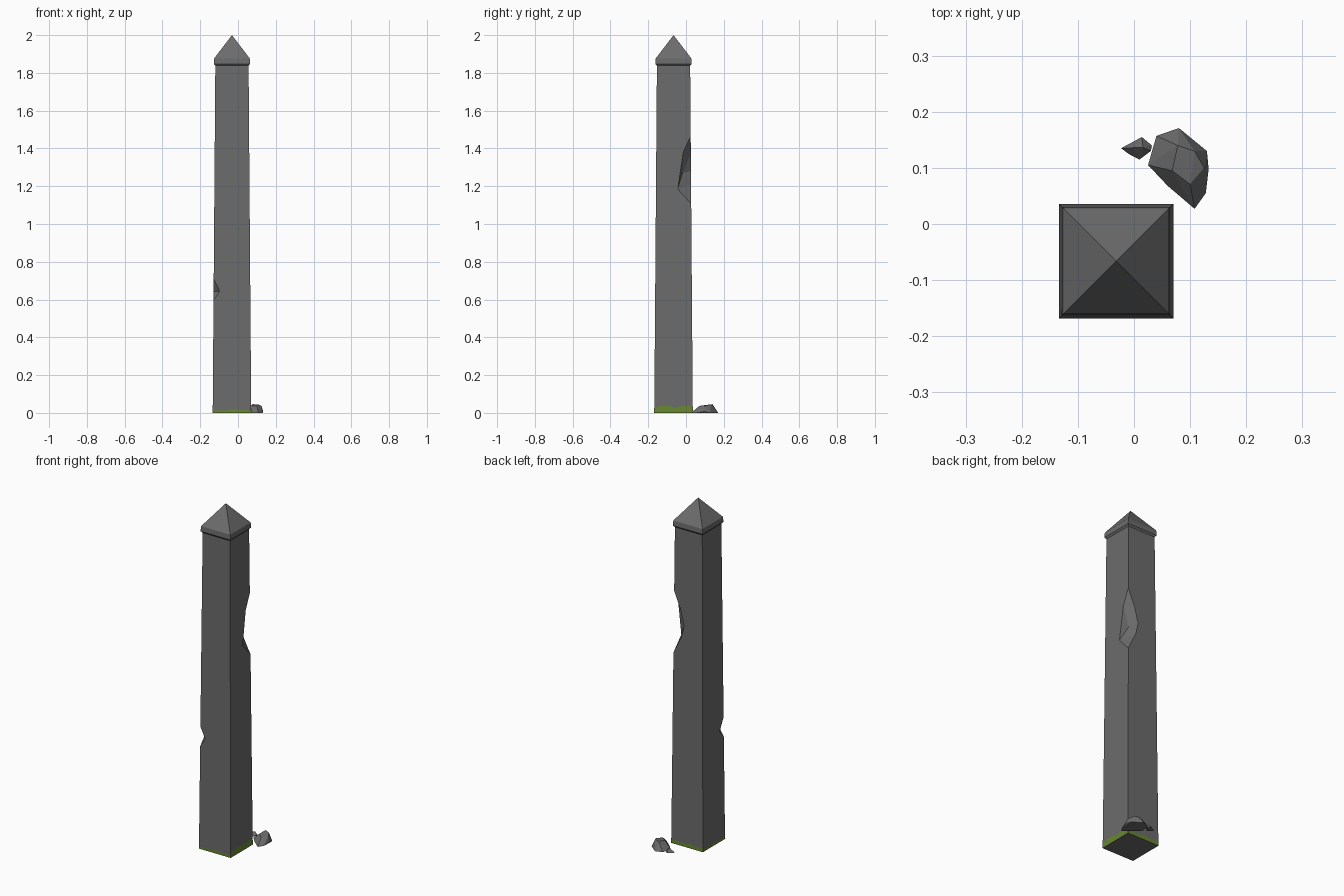
import bpy, bmesh, random
from mathutils import Vector

if "Cube" in bpy.data.objects:
    bpy.data.objects.remove(bpy.data.objects["Cube"])

random.seed(4)
CX, CY = -0.032, -0.066          # pillar axis
BASE, TOP, SHAFT_H = 0.102, 0.088, 1.845


def material(name, rgb):
    m = bpy.data.materials.new(name)
    m.diffuse_color = (*rgb, 1)
    m.use_nodes = True
    m.node_tree.nodes["Principled BSDF"].inputs["Base Color"].default_value = m.diffuse_color
    return m


STONE = material("grey stone", (0.15, 0.15, 0.15))
MOSS = material("moss green", (0.14, 0.24, 0.03))


def finish(name, bm, mat):
    bmesh.ops.recalc_face_normals(bm, faces=bm.faces)
    me = bpy.data.meshes.new(name)
    bm.to_mesh(me)
    bm.free()
    me.materials.append(mat)
    ob = bpy.data.objects.new(name, me)
    bpy.context.collection.objects.link(ob)
    return ob


def hull(name, pts, mat=STONE):
    bm = bmesh.new()
    for p in pts:
        bm.verts.new(p)
    r = bmesh.ops.convex_hull(bm, input=bm.verts[:])
    loose = {g for g in r["geom_interior"] + r["geom_unused"]
             if isinstance(g, bmesh.types.BMVert)}
    bmesh.ops.delete(bm, geom=list(loose), context='VERTS')
    return finish(name, bm, mat)


def half(z):
    return BASE + (TOP - BASE) * z / SHAFT_H


def square(bm, h, z):
    return [bm.verts.new((CX + sx * h, CY + sy * h, z))
            for sx, sy in ((-1, -1), (1, -1), (1, 1), (-1, 1))]


def square_stack(name, profile, apex=None):
    """Square rings joined up; optional pyramid point."""
    bm = bmesh.new()
    rings = [square(bm, h, z) for h, z in profile]
    bm.faces.new(rings[0])
    for a, b in zip(rings, rings[1:]):
        for i in range(4):
            j = (i + 1) % 4
            bm.faces.new((a[i], a[j], b[j], b[i]))
    if apex:
        tip = bm.verts.new((CX, CY, apex))
        for i in range(4):
            bm.faces.new((rings[-1][i], rings[-1][(i + 1) % 4], tip))
    else:
        bm.faces.new(rings[-1])
    return finish(name, bm, STONE)


# Tapered shaft and pyramid cap
shaft = square_stack("shaft", [(BASE, 0), (TOP, SHAFT_H)])
square_stack("pyramid_cap", [(TOP, 1.838), (0.096, 1.848), (0.094, 1.877), (0.091, 1.881)], 2.0)


# Broken corners: u, v = inset from the corner along x and y
def chip(name, sx, sy, pts):
    def place(u, v, z):
        h = half(z)
        return (CX + sx * (h - u), CY + sy * (h - v), z)
    cutter = hull(name, [place(*p) for p in pts])
    mod = shaft.modifiers.new(name, 'BOOLEAN')
    mod.operation = 'DIFFERENCE'
    mod.solver = 'EXACT'
    mod.object = cutter
    bpy.context.view_layer.objects.active = shaft
    bpy.ops.object.modifier_apply(modifier=name)
    bpy.data.objects.remove(cutter)


chip("big_chip", 1, 1, [
    (0, 0, 1.467), (0, 0.040, 1.38), (0, 0.071, 1.185), (0, 0, 1.108),
    (0.042, 0, 1.37), (0.066, 0, 1.28), (0.05, 0, 1.21),
    (0.04, 0.045, 1.27), (-0.1, -0.1, 1.35), (-0.1, -0.1, 1.22)])
chip("small_chip", -1, -1, [
    (0, 0, 0.71), (0.032, 0, 0.645), (0, 0.038, 0.64), (0, 0, 0.595),
    (-0.08, -0.08, 0.65)])

# Fallen fragments
hull("large_fragment", [
    (0.025, 0.105, 0), (0.04, 0.157, 0), (0.08, 0.171, 0), (0.13, 0.13, 0),
    (0.128, 0.055, 0), (0.108, 0.027, 0), (0.06, 0.068, 0), (0.133, 0.098, 0.008),
    (0.068, 0.095, 0.038), (0.078, 0.14, 0.046), (0.108, 0.13, 0.045),
    (0.125, 0.10, 0.036), (0.10, 0.071, 0.037)])
hull("small_fragment", [
    (-0.023, 0.135, 0.005), (0.014, 0.155, 0), (0.032, 0.14, 0), (0.03, 0.13, 0.008),
    (0.01, 0.115, 0), (-0.008, 0.124, 0), (0.0, 0.136, 0.019), (0.016, 0.136, 0.022)])


# Ragged moss strip around the foot, one thin plate per side
def moss_strip(name, normal, height):
    n = Vector(normal)
    t = Vector((-n.y, n.x, 0))
    bm = bmesh.new()
    steps = 12
    low, high = [], []
    for i in range(steps + 1):
        s = -1 + 2 * i / steps
        z = height * random.uniform(0.65, 1.05)
        for row, zz in ((low, 0), (high, z)):
            h = half(zz) + 0.0008
            row.append(bm.verts.new(Vector((CX, CY, zz)) + n * h + t * h * s))
    for i in range(steps):
        bm.faces.new((low[i], low[i + 1], high[i + 1], high[i]))
    ob = finish(name, bm, MOSS)
    # keep plates facing outward
    if ob.data.polygons[0].normal.dot(n) < 0:
        ob.data.flip_normals()


for side, normal, height in (("front", (0, -1, 0), 0.018), ("right", (1, 0, 0), 0.038),
                             ("back", (0, 1, 0), 0.025), ("left", (-1, 0, 0), 0.018)):
    moss_strip("moss_" + side, normal, height)
